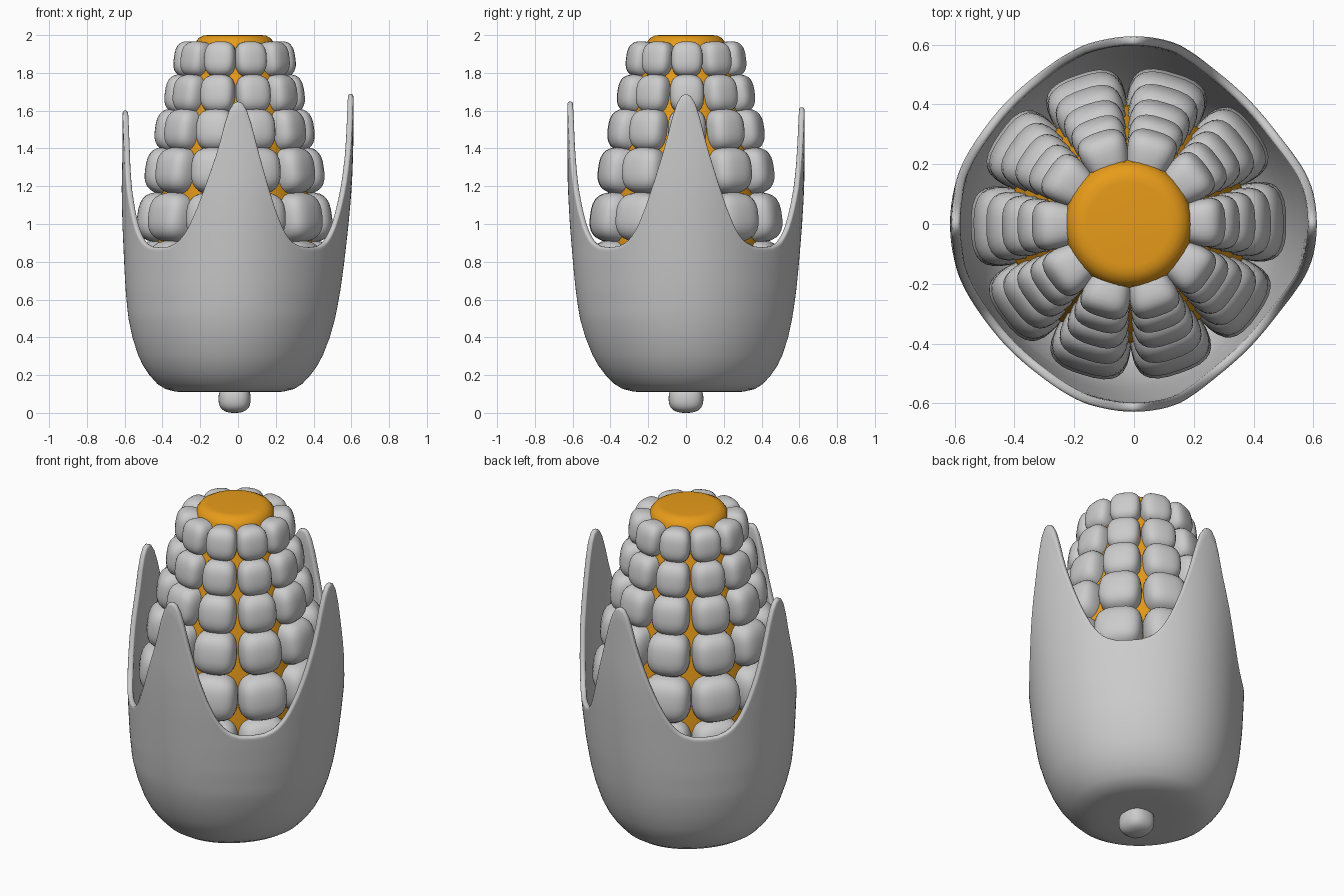
import bpy, bmesh, math
from mathutils import Vector, Matrix

if "Cube" in bpy.data.objects:
    bpy.data.objects.remove(bpy.data.objects["Cube"])

CX = -0.018  # the cob sits slightly left of centre


def finish(name, bm, mat=None):
    bmesh.ops.recalc_face_normals(bm, faces=bm.faces)
    me = bpy.data.meshes.new(name)
    bm.to_mesh(me)
    bm.free()
    ob = bpy.data.objects.new(name, me)
    bpy.context.collection.objects.link(ob)
    for p in me.polygons:
        p.use_smooth = True
    if mat:
        me.materials.append(mat)
    return ob


def lerp(table, x):
    for (a, b) in zip(table, table[1:]):
        if x <= b[0]:
            t = (x - a[0]) / (b[0] - a[0])
            return a[1] + (b[1] - a[1]) * t
    return table[-1][1]


def rounded_cube(bm, p):
    # superellipsoid of half size 1 made from a subdivided cube
    new = bmesh.new()
    bmesh.ops.create_cube(new, size=2)
    bmesh.ops.subdivide_edges(new, edges=new.edges[:], cuts=7, use_grid_fill=True)
    idx = {}
    for v in new.verts:
        n = sum(abs(c) ** p for c in v.co) ** (1 / p)
        idx[v] = bm.verts.new(v.co / n)
    for f in new.faces:
        bm.faces.new([idx[v] for v in f.verts])
    out = list(idx.values())
    new.free()
    return out


def skin(bm, rings):
    for a, b in zip(rings, rings[1:]):
        n = len(a)
        for i in range(n):
            bm.faces.new((a[i], a[(i + 1) % n], b[(i + 1) % n], b[i]))


# orange cob core
orange = bpy.data.materials.new("core_orange")
orange.diffuse_color = (0.8, 0.33, 0.01, 1)
orange.use_nodes = True
orange.node_tree.nodes["Principled BSDF"].inputs["Base Color"].default_value = orange.diffuse_color
bm = bmesh.new()
core = [(0.2, 0.15), (0.33, 0.2), (0.40, 0.45), (0.42, 0.8), (0.395, 1.13), (0.35, 1.4),
        (0.27, 1.78), (0.215, 1.92), (0.208, 1.96), (0.19, 1.985), (0.165, 1.998), (0.14, 2.0)]
rings = [[bm.verts.new((CX + r * math.cos(i * math.tau / 40), r * math.sin(i * math.tau / 40), z))
          for i in range(40)] for r, z in core]
skin(bm, rings)
bm.faces.new(rings[0])
bm.faces.new(rings[-1])
finish("cob_core", bm, orange)

# kernels: ten columns of wedge shaped rounded blocks
# height, outer radius, half height, half depth, width factor
rows = [(1.87, 0.322, 0.096, 0.085, 0.97), (1.685, 0.37, 0.105, 0.1, 0.93),
        (1.492, 0.422, 0.116, 0.12, 0.92), (1.278, 0.474, 0.126, 0.13, 0.92),
        (1.03, 0.516, 0.134, 0.14, 0.96), (0.775, 0.525, 0.135, 0.14, 0.96)]
bm = bmesh.new()
tilt = Matrix.Rotation(math.radians(-8), 3, 'Y')
for z, R, hz, hd, wf in rows:
    for k in range(10):
        spin = Matrix.Rotation(math.radians(36 * k + 1), 3, 'Z')
        for v in rounded_cube(bm, 2.9):
            d, w, h = v.co
            r = R - hd + (d * 0.6 + 0.15) * hd
            q = tilt @ Vector((d * hd, 0, h * hz))
            v.co = spin @ Vector((R - hd + q.x, w * r * math.tan(math.pi / 10) * wf, z + q.z))
            v.co.x += CX
finish("kernels", bm)

# stem
bm = bmesh.new()
for v in rounded_cube(bm, 2.6):
    v.co = Vector((CX + v.co.x * 0.085, v.co.y * 0.092, 0.075 + v.co.z * 0.075))
finish("stem", bm)

# husk: round cup rising into four pointed leaves
radius = [(0.11, 0.29), (0.125, 0.345), (0.15, 0.385), (0.2, 0.43), (0.25, 0.465), (0.3, 0.491),
          (0.4, 0.527), (0.5, 0.551), (0.65, 0.572), (0.8, 0.586), (1.0, 0.602), (1.2, 0.613), (1.7, 0.615)]
shift_x = [(0.1, -0.045), (0.3, -0.04), (0.5, -0.033), (0.8, -0.02), (1.4, 0.0), (1.7, 0.0)]
edge = [(0, 1.0), (0.05, 0.985), (0.1, 0.935), (0.15, 0.845), (0.23, 0.66), (0.36, 0.42), (0.46, 0.265),
        (0.54, 0.165), (0.62, 0.09), (0.72, 0.035), (0.85, 0.006), (1, 0.0)]
tips = [1.69, 1.62, 1.6, 1.65]  # right, back, left, front
N = 160


def husk_point(i, z):
    a = i * math.tau / N
    amp = 0.004 + 0.005 * min(1, max(0, (z - 0.2) / 0.7))
    r = lerp(radius, z) - amp * (1 - math.cos(4 * a))
    x = r * 0.995 * math.cos(a) + lerp(shift_x, z)
    y = r * 1.022 * math.sin(a) + 0.02 * max(0, 1 - z / 0.5)
    return (x, y, z)


def rim(i):
    q = i / (N / 4)
    k = round(q)
    return 0.875 + (tips[k % 4] - 0.875) * lerp(edge, abs(q - k) * 2)


bm = bmesh.new()
rings = [[bm.verts.new((-0.045 + s * math.cos(i * math.tau / N), 0.015 + s * math.sin(i * math.tau / N), 0.11))
          for i in range(N)] for s in (0.08, 0.2)]
for z in (0.11, 0.125, 0.15, 0.2, 0.25, 0.3, 0.4):
    rings.append([bm.verts.new(husk_point(i, z)) for i in range(N)])
for s in range(17):
    u = s / 16
    rings.append([bm.verts.new(husk_point(i, 0.5 + u * (rim(i) - 0.5))) for i in range(N)])
skin(bm, rings)
bm.faces.new(rings[0])
for _ in range(2):
    inner = [v for ring in rings[2:-1] for v in ring]
    bmesh.ops.smooth_vert(bm, verts=inner, factor=0.3, use_axis_x=True, use_axis_y=True, use_axis_z=True)
husk = finish("husk", bm)
sol = husk.modifiers.new("thickness", 'SOLIDIFY')
sol.thickness = 0.03
sol.offset = -1
bev = husk.modifiers.new("soft_rim", 'BEVEL')
bev.width = 0.01
bev.segments = 2
bev.limit_method = 'ANGLE'
bev.angle_limit = math.radians(50)
